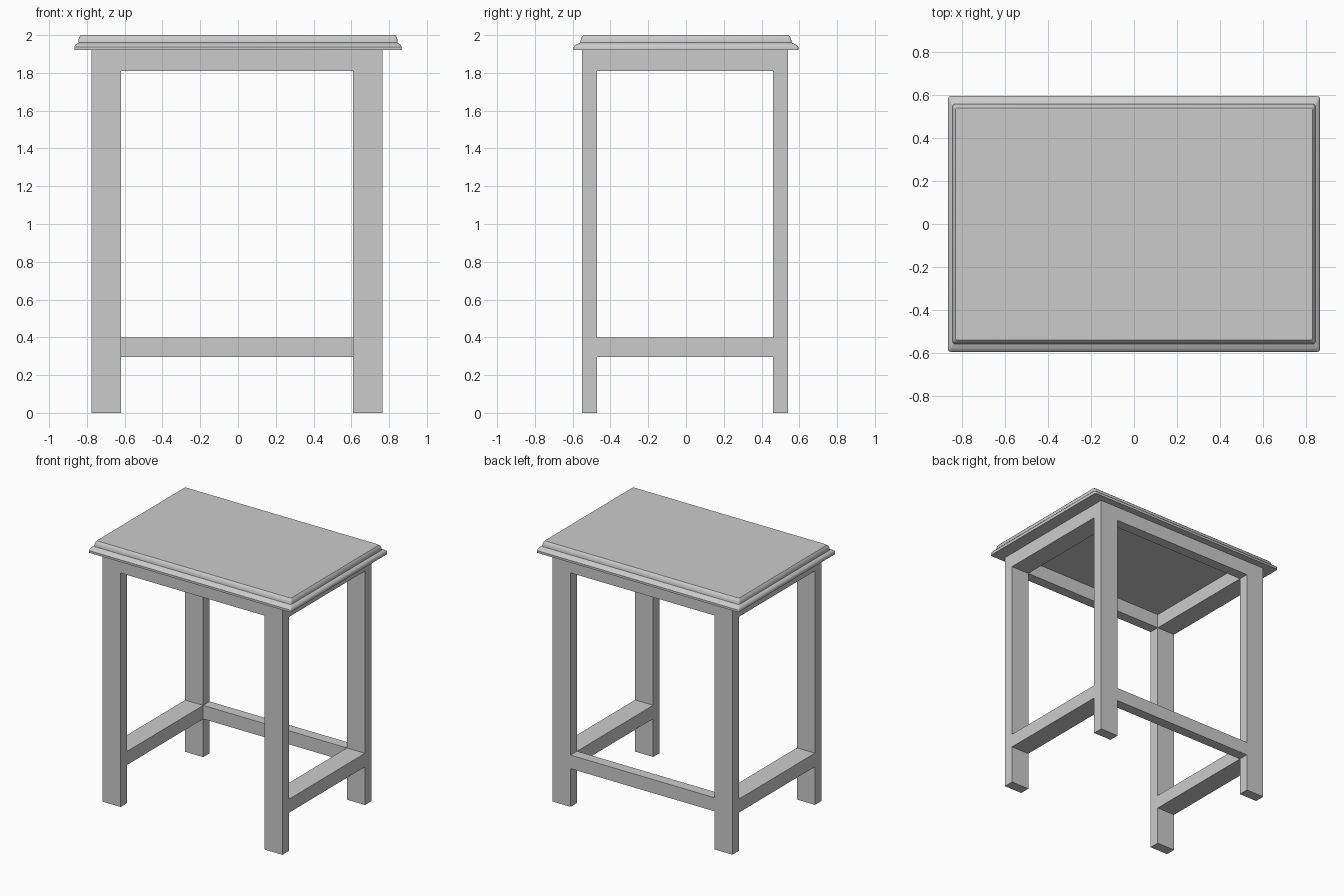
import bpy, bmesh, math

if "Cube" in bpy.data.objects:
    bpy.data.objects.remove(bpy.data.objects["Cube"])

OX, OY = -0.005, -0.005          # frame sits very slightly off centre
LEG_X, LEG_Y = 0.155, 0.08       # leg section, shared by the rails
CX, CY = 0.6925, 0.505           # leg centre distances
TOP_Z = 1.92


def box(name, x, y, z0, z1, sx, sy):
    bm = bmesh.new()
    bmesh.ops.create_cube(bm, size=1)
    for v in bm.verts:
        v.co = (v.co.x * sx + x + OX, v.co.y * sy + y + OY,
                z0 + (v.co.z + 0.5) * (z1 - z0))
    return finish(name, bm)


def finish(name, bm):
    bmesh.ops.recalc_face_normals(bm, faces=bm.faces)
    me = bpy.data.meshes.new(name)
    bm.to_mesh(me)
    bm.free()
    ob = bpy.data.objects.new(name, me)
    bpy.context.collection.objects.link(ob)
    return ob


# Legs
for sx, side in ((-1, "left"), (1, "right")):
    for sy, end in ((-1, "front"), (1, "back")):
        box(f"{end}_{side}_leg", sx * CX, sy * CY, 0, TOP_Z, LEG_X, LEG_Y)

# Aprons on four sides, stretchers on three (front left open)
long_x, long_y = 2 * CX - LEG_X, 2 * CY - LEG_Y
for kind, z0, z1 in (("apron", 1.81, TOP_Z), ("stretcher", 0.295, 0.40)):
    for sx, side in ((-1, "left"), (1, "right")):
        box(f"{side}_{kind}", sx * CX, 0, z0, z1, LEG_X, long_y)
    box(f"back_{kind}", 0, CY, z0, z1, long_x, LEG_Y)
    if kind == "apron":
        box(f"front_{kind}", 0, -CY, z0, z1, long_x, LEG_Y)

# Table top: moulded edge profile as (inset x, inset y, z)
profile = [(0, 0, 1.92), (0, 0, 1.937), (0.003, 0.006, 1.945),
           (0.009, 0.017, 1.952), (0.017, 0.030, 1.957), (0.021, 0.036, 1.960),
           (0.022, 0.038, 1.975), (0.026, 0.043, 1.989), (0.034, 0.054, 2.0)]
R, SEG = 0.012, 3                # small rounded corners
bm = bmesh.new()
rings = []
for ix, iy, z in profile:
    ring = []
    for q, (sx, sy) in enumerate(((1, 1), (-1, 1), (-1, -1), (1, -1))):
        for k in range(SEG + 1):
            a = math.pi / 2 * (q + k / SEG)
            ring.append(bm.verts.new((sx * (0.866 - ix - R) + R * math.cos(a),
                                      sy * (0.595 - iy - R) + R * math.sin(a), z)))
    rings.append(ring)
for lo, hi in zip(rings, rings[1:]):
    n = len(lo)
    for i in range(n):
        bm.faces.new((lo[i], lo[(i + 1) % n], hi[(i + 1) % n], hi[i]))
bm.faces.new(rings[0][::-1])
bm.faces.new(rings[-1])
top = finish("table_top", bm)
bpy.context.view_layer.objects.active = top
top.select_set(True)
bpy.ops.object.shade_smooth_by_angle(angle=math.radians(35))
